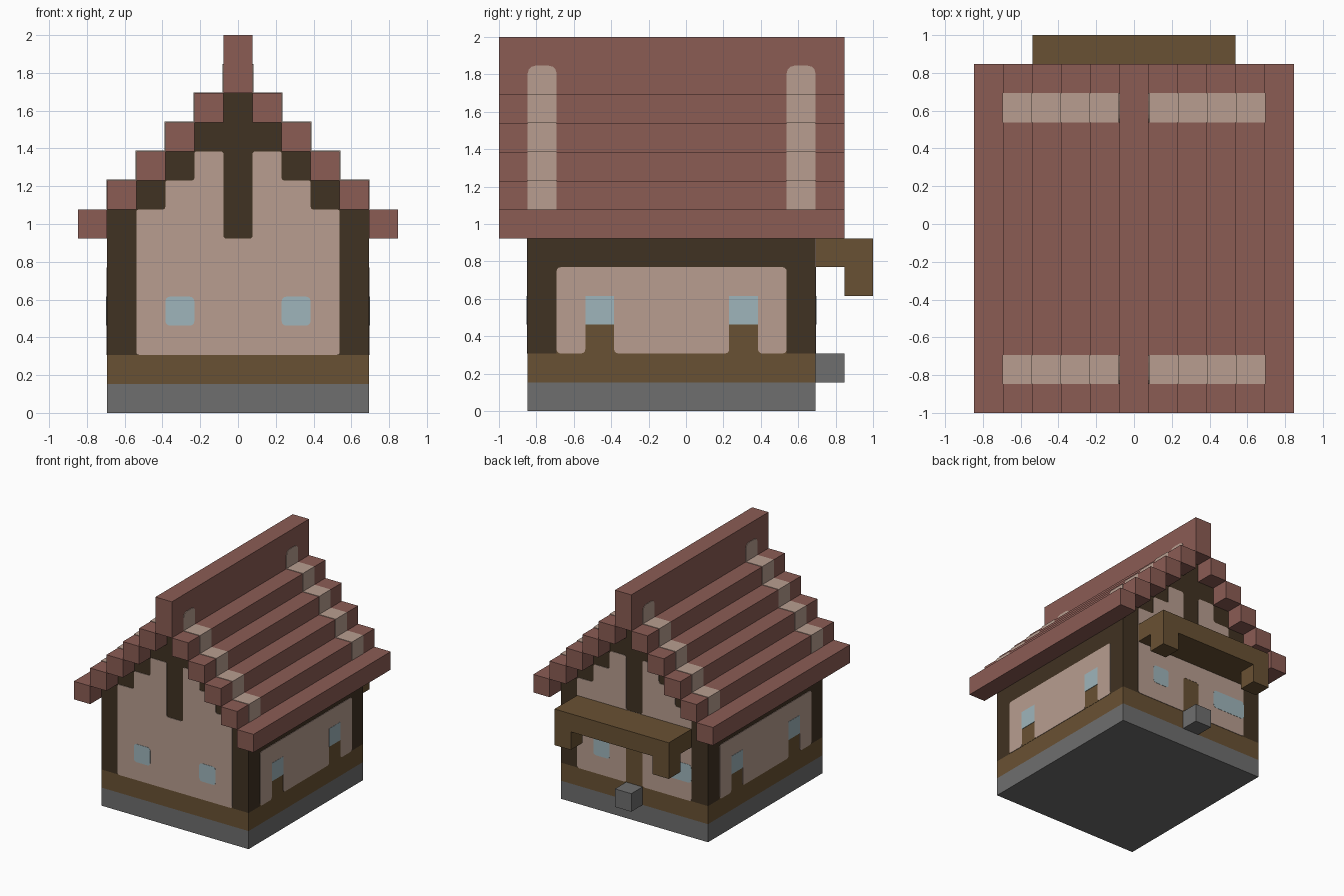
import bpy, bmesh
from math import radians
from mathutils import Matrix, Vector

if "Cube" in bpy.data.objects:
    bpy.data.objects.remove(bpy.data.objects["Cube"], do_unlink=True)

U = 2 / 13  # one block


def material(name, r, g, b):
    linear = [((c / 255 + 0.055) / 1.055) ** 2.4 for c in (r, g, b)] + [1]
    m = bpy.data.materials.new(name)
    m.use_nodes = True
    m.diffuse_color = linear
    m.node_tree.nodes["Principled BSDF"].inputs["Base Color"].default_value = linear
    return m


TILE = material("roof_red", 139, 92, 84)
PLASTER = material("plaster_pink", 184, 158, 144)
TIMBER = material("dark_timber", 64, 50, 34)
WOOD = material("brown_wood", 105, 81, 51)
STONE = material("grey_stone", 110, 110, 110)
GLASS = material("pale_glass", 159, 181, 187)


def finish(name, bm, mat):
    bmesh.ops.recalc_face_normals(bm, faces=bm.faces)
    mesh = bpy.data.meshes.new(name)
    bm.to_mesh(mesh)
    bm.free()
    mesh.materials.append(mat)
    obj = bpy.data.objects.new(name, mesh)
    bpy.context.collection.objects.link(obj)
    return obj


def block(name, lo, hi, mat):
    """Box between two corners, in blocks."""
    lo, hi = Vector(lo) * U, Vector(hi) * U
    bm = bmesh.new()
    bmesh.ops.create_cube(bm, size=1)
    bmesh.ops.scale(bm, vec=hi - lo, verts=bm.verts)
    bmesh.ops.translate(bm, vec=(lo + hi) / 2, verts=bm.verts)
    return finish(name, bm, mat)


def prism(name, outline, depth, frame, mat, radius=0):
    """Outline in blocks, corners optionally rounded, extruded and placed."""
    bm = bmesh.new()
    face = bm.faces.new([bm.verts.new((a * U, b * U, 0)) for a, b in outline])
    if radius:
        bmesh.ops.bevel(bm, geom=bm.verts[:], offset=radius, segments=3,
                        profile=0.5, affect='VERTICES')
    face = bm.faces[:]
    out = bmesh.ops.extrude_face_region(bm, geom=face)["geom"]
    moved = [v for v in out if isinstance(v, bmesh.types.BMVert)]
    bmesh.ops.translate(bm, vec=(0, 0, depth), verts=moved)
    bm.transform(frame)
    return finish(name, bm, mat)


def wall_frame(angle, distance):
    """Frame lying on a wall: x along it, y up, z outward."""
    return (Matrix.Rotation(radians(angle), 4, 'Z') @ Matrix.Rotation(radians(90), 4, 'X')
            @ Matrix.Translation((0, 0, distance * U)))


def mirrored(points):
    return points + [(-a, b) for a, b in reversed(points)]


def rect(a0, a1, b0, b1):
    return [(a0, b0), (a1, b0), (a1, b1), (a0, b1)]


FRONT, BACK = wall_frame(0, 5.5), wall_frame(180, 4.5)

# House body: stone base, wooden sill band, stepped timber core
block("stone_base", (-4.5, -5.5, 0), (4.5, 4.5, 1), STONE)
block("sill_band", (-4.5, -5.5, 1), (4.5, 4.5, 2), WOOD)
steps = [(4.5, 2)]
for i in range(5):
    steps += [(4.5 - i, 7 + i), (3.5 - i, 7 + i)] if i < 4 else [(0.5, 11)]
prism("timber_walls", mirrored(steps), -10 * U, FRONT, TIMBER)

# Gable plaster, with the king post left open and a door gap at the back
gable = [(3.5, 2), (3.5, 7), (2.5, 7), (2.5, 8), (1.5, 8), (1.5, 9), (0.5, 9), (0.5, 6)]
door_gap = [(0.5, 4), (0.5, 2)]
prism("front_plaster", mirrored(gable), 0.004, FRONT, PLASTER, 0.014)
prism("back_plaster", mirrored(door_gap + gable), 0.004, BACK, PLASTER, 0.02)
prism("back_door", rect(-0.8, 0.8, 2, 4.3), 0.002, BACK, WOOD)

# Gable windows
for x0, x1, frame, name in ((-2.5, -1.5, FRONT, "front_window_right"),
                            (1.5, 2.5, FRONT, "front_window_left"),
                            (-2.5, -1.5, BACK, "back_window_left"),
                            (1.5, 3.5, BACK, "back_window_right")):
    prism(name, rect(x0, x1, 3, 4), 0.006, frame, GLASS, 0.025)

# Side walls: plaster notched around wooden window posts
side = [(-4.5, 5), (-4.5, 2)]
for y in (-3.5, 1.5):
    side += [(y, 2), (y, 3.4), (y + 1, 3.4), (y + 1, 2)]
side += [(3.5, 2), (3.5, 5)]
for label, angle, s in (("left", 90, 1), ("right", 270, -1)):
    frame = wall_frame(angle, 4.5)
    prism(label + "_plaster", [(a * s, b) for a, b in side], 0.004, frame, PLASTER, 0.022)
    prism(label + "_window_posts", rect(-4.5 * s, 3.5 * s, 2, 3.5), 0.002, frame, WOOD)
    for n, y in (("front", -3.5), ("back", 1.5)):
        prism(f"{label}_{n}_window", rect(y * s, (y + 1) * s, 3, 4), 0.006, frame, GLASS)

# Stepped roof courses and ridge, with pale bands over the gable walls
block("roof_ridge", (-0.5, -6.5, 11), (0.5, 5.5, 13), TILE)
SKIN = 0.004 / U
for label, s in (("left", 1), ("right", -1)):
    for i in range(5):
        x0, x1, z = 4.5 - i, 5.5 - i, 6 + i
        ends = sorted((x0 * s, x1 * s))
        block(f"roof_course_{label}_{i}", (ends[0], -6.5, z), (ends[1], 5.5, z + 1), TILE)
        if i:
            ends = sorted((x0 * s, (x1 + SKIN) * s))
            for n, y in (("front", -5.5), ("back", 3.5)):
                block(f"roof_band_{label}_{n}_{i}", (ends[0], y, z + 0.01),
                      (ends[1], y + 1, z + 1 + SKIN), PLASTER)
    frame = wall_frame(90 * s, 0.5)
    for n, y in (("front", -5.5), ("back", 3.5)):
        prism(f"ridge_band_{label}_{n}", rect(y * s, (y + 1) * s, 10.6, 12), 0.004,
              frame, PLASTER, 0.04)

# Back porch canopy with hanging ends, and the doorstep
block("porch_canopy", (-3.5, 4.5, 5), (3.5, 6.5, 6), WOOD)
for label, x in (("left", 2.5), ("right", -3.5)):
    block("canopy_drop_" + label, (x, 5.5, 4), (x + 1, 6.5, 5), WOOD)
block("doorstep", (-0.5, 4.5, 1), (0.5, 5.5, 2), STONE)
